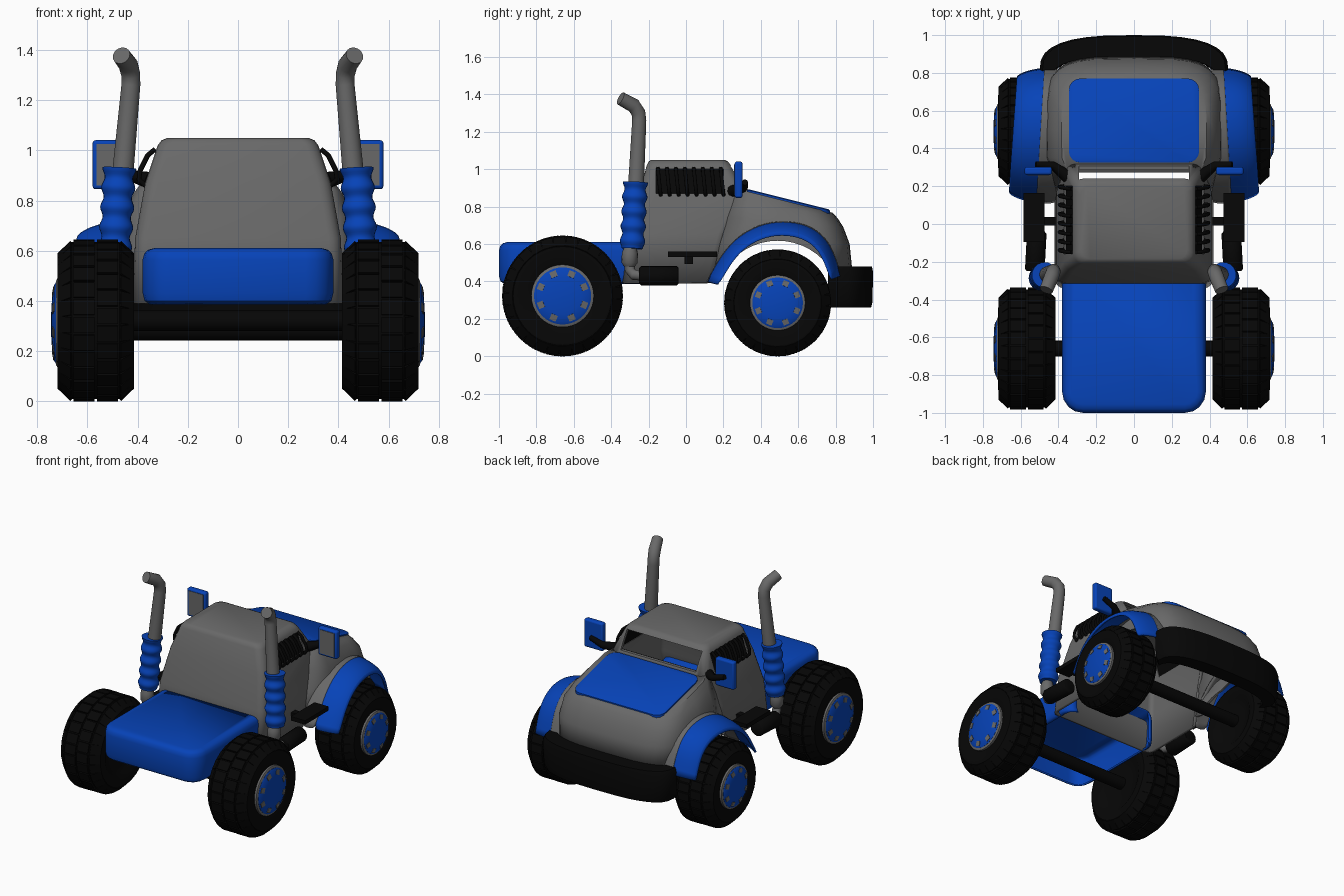
import bpy, bmesh
from math import sin, cos, pi, radians, tau
from mathutils import Vector, Matrix

start = bpy.data.objects.get("Cube")
if start:
    bpy.data.objects.remove(start, do_unlink=True)


def material(name, r, g, b):
    m = bpy.data.materials.new(name)
    m.use_nodes = True
    m.diffuse_color = (r, g, b, 1)
    m.node_tree.nodes["Principled BSDF"].inputs["Base Color"].default_value = (r, g, b, 1)
    return m


BLUE = material("blue paint", 0.002, 0.056, 0.48)
GREY = material("grey metal", 0.14, 0.14, 0.14)
BLACK = material("black rubber", 0.002, 0.002, 0.002)


# --- helpers ---
def finish(name, bm, mat, mirror=False, shell=0, bevel=0, cutters=(), subsurf=0, angle=40):
    me = bpy.data.meshes.new(name)
    bm.to_mesh(me)
    bm.free()
    ob = bpy.data.objects.new(name, me)
    bpy.context.collection.objects.link(ob)
    if mat:
        me.materials.append(mat)
        bpy.ops.object.select_all(action='DESELECT')
        ob.select_set(True)
        bpy.context.view_layer.objects.active = ob
        bpy.ops.object.shade_smooth_by_angle(angle=radians(angle))
    else:
        ob.hide_render = True
        ob.display_type = 'WIRE'
    if subsurf:
        mod = ob.modifiers.new("smooth", 'SUBSURF')
        mod.levels = mod.render_levels = subsurf
    if shell:
        mod = ob.modifiers.new("thickness", 'SOLIDIFY')
        mod.thickness, mod.offset = shell, -1
    if bevel:
        mod = ob.modifiers.new("rounding", 'BEVEL')
        mod.width, mod.segments = bevel, 3
    for c in cutters:
        mod = ob.modifiers.new("cut", 'BOOLEAN')
        mod.object, mod.operation, mod.solver = c, 'DIFFERENCE', 'EXACT'
    if mirror:
        ob.modifiers.new("mirror", 'MIRROR')
    return ob


def loft_mesh(rings, caps=(True, True), closed=True):
    bm = bmesh.new()
    rows = [[bm.verts.new(p) for p in ring] for ring in rings]
    n = len(rows[0])
    for a, b in zip(rows, rows[1:]):
        for i in range(n if closed else n - 1):
            j = (i + 1) % n
            bm.faces.new((a[i], a[j], b[j], b[i]))
    for use, row in zip(caps, (rows[0], rows[-1])):
        if use:
            bm.faces.new(row)
    bmesh.ops.recalc_face_normals(bm, faces=bm.faces)
    return bm


def drop_faces(bm, rule):
    bm.normal_update()
    bmesh.ops.delete(bm, geom=[f for f in bm.faces if rule(f)], context='FACES')
    return bm


def box(name, center, size, mat, **opts):
    bm = bmesh.new()
    bmesh.ops.create_cube(bm, size=1, matrix=Matrix.Translation(center) @ Matrix.Diagonal((*size, 1)))
    return finish(name, bm, mat, **opts)


def wheel_rings(profile, cy, cz, n=40):
    return [[(x, cy + r * cos(tau * i / n), cz + r * sin(tau * i / n)) for i in range(n)]
            for x, r in profile]


def tube(name, path, radii, mat, n=16):
    pts = [Vector(p) for p in path]
    rings, prev = [], None
    for i, p in enumerate(pts):
        d = (pts[min(i + 1, len(pts) - 1)] - pts[max(i - 1, 0)]).normalized()
        if prev is None:
            u = d.orthogonal().normalized()
        else:
            u = prev.rotation_difference(d) @ u
        v, prev = d.cross(u), d
        rings.append([p + radii[i] * (u * cos(tau * k / n) + v * sin(tau * k / n)) for k in range(n)])
    return finish(name, loft_mesh(rings), mat, mirror=True, angle=50)


def round_rect(hx, y0, y1, r, n=5):
    out = []
    corners = ((hx - r, y1 - r), (r - hx, y1 - r), (r - hx, y0 + r), (hx - r, y0 + r))
    for q, (cx, cy) in enumerate(corners):
        for i in range(n):
            a = pi / 2 * (q + i / (n - 1))
            out.append((cx + r * cos(a), cy + r * sin(a)))
    return out


def bow(hx, y0, y1, power=0.5, n=16):
    return [(hx * (1 if cos(pi * i / n) > 0 else -1) * abs(cos(pi * i / n)) ** power,
             y0 + (y1 - y0) * max(sin(pi * i / n), 0) ** power) for i in range(n + 1)]


# --- cutters for wheel arches and windows ---
arch = finish("arch_cutter", loft_mesh(wheel_rings([(-1, 0.34), (1, 0.34)], 0.49, 0.277, 48)), None)
side_cut = box("side_window_cutter", (0, 0.02, 0.935), (1.2, 0.36, 0.13), None)
front_cut = box("windshield_cutter", (0, 0.3, 0.96), (0.58, 0.3, 0.12), None)

# --- cab: open-bottomed tapered shell ---
cab = [(0.39, 0.42, -0.34, 0.16), (0.65, 0.41, -0.31, 0.22), (0.87, 0.37, -0.25, 0.325),
       (1.02, 0.32, -0.21, 0.24), (1.04, 0.305, -0.2, 0.225), (1.05, 0.28, -0.185, 0.205)]
bm = loft_mesh([[(x, y, z) for x, y in round_rect(hx, y0, y1, 0.05)] for z, hx, y0, y1 in cab],
               (False, True))
drop_faces(bm, lambda f: f.normal.y > 0.6 and f.calc_center_median().z < 0.86)
finish("cab", bm, GREY, shell=0.02, cutters=(arch, side_cut, front_cut))

# --- hood: bowed nose, sloping top ---
hood = [(0.45, 0.47, 0.89, 0, 0.41, 0.15), (0.6, 0.475, 0.875, 0, 0.405, 0.18),
        (0.7, 0.46, 0.84, 0.08, 0.39, 0.22), (0.75, 0.42, 0.81, 0.2, 0.37, 0.25),
        (0.775, 0.385, 0.785, 0.25, 0.35, 0.272)]
rings = []
for z, hx, y1, slope, xb, y0 in hood:
    outline = bow(hx, 0.5, y1) + [(-hx * 0.99, 0.35), (-xb, y0), (xb, y0), (hx * 0.99, 0.35)]
    rings.append([(x, y, z + slope * (0.75 - y)) for x, y in outline])
bm = drop_faces(loft_mesh(rings, (False, True)), lambda f: f.normal.y < -0.75)
finish("hood", bm, GREY, shell=0.015, cutters=(arch,))
finish("hood_panel", loft_mesh([[(x, y, 0.775 + h + 0.25 * (0.75 - y))
                                 for x, y in round_rect(0.345 - inset, 0.325 + inset, 0.77 - inset, 0.06)]
                                for h, inset in ((-0.01, 0), (0.008, 0), (0.013, 0.008))]), BLUE)

# --- cargo bed: hollow, open underneath ---
bed = [(0.385, 0.03), (0.4, 0.008), (0.43, 0), (0.565, 0), (0.59, 0.007), (0.603, 0.02), (0.61, 0.045)]
bm = loft_mesh([[(x, y, z) for x, y in round_rect(0.38 - d, -1 + d, -0.2, 0.11 - d)] for z, d in bed],
               (False, True))
finish("cargo_bed", drop_faces(bm, lambda f: f.normal.y > 0.9), BLUE, shell=0.012)

# --- front bumper ---
plan = bow(0.5, 0.81, 1.0, 0.72) + bow(0.45, 0.76, 0.89, 0.72)[::-1]
finish("bumper", loft_mesh([[(x * s, 0.8 + (y - 0.8) * s, z) for x, y in plan]
                            for z, s in ((0.26, 0.95), (0.29, 0.985), (0.45, 1), (0.48, 0.97))]), BLACK)

# --- front fenders with a grey inner lip ---
path = [(0.11, 0.4), (0.19, 0.55), (0.29, 0.655), (0.42, 0.715), (0.55, 0.725),
        (0.68, 0.695), (0.78, 0.6), (0.83, 0.43)]
lip = [(0.4, 1.0), (0.46, 1.005), (0.515, 1.0)]
flare = [(0.505, 0.995), (0.55, 0.98), (0.61, 0.945), (0.665, 0.87), (0.66, 0.82)]
for name, section, mat in (("arch_lip", lip, GREY), ("front_fender", flare, BLUE)):
    bm = loft_mesh([[(x - 0.06 * max(y - 0.15, 0) * (x > 0.5), 0.49 + (y - 0.49) * s, 0.3 + (z - 0.3) * s)
                     for x, s in section] for y, z in path], (False, False), closed=False)
    finish(name, bm, mat, mirror=True, shell=0.015, subsurf=2)

# --- wheels ---
for place, cy, R in (("rear", -0.66, 0.322), ("front", 0.49, 0.285)):
    mid, cz = 0.567, R
    tyre = [(-0.12, 0.1), (-0.13, 0.55 * R), (-0.15, 0.65 * R), (-0.15, 0.82 * R), (-0.095, 0.97 * R),
            (0.095, 0.97 * R), (0.15, 0.82 * R), (0.152, 0.65 * R), (0.14, 0.53 * R), (0.12, 0.1)]
    finish(place + "_tyre", loft_mesh(wheel_rings([(mid + x, r) for x, r in tyre], cy, cz)),
           BLACK, mirror=True)
    # staggered tread blocks
    bm = bmesh.new()
    hub = Matrix.Translation((mid, cy, cz))
    count = 28
    for i in range(count):
        for side in (-1, 1):
            turn = Matrix.Rotation(tau * (i + side / 4) / count, 4, 'X')
            for dx, r, tilt, width in ((0.047, R - 0.015, 0, 0.083), (0.116, 0.9 * R - 0.009, 44, 0.07)):
                m = (hub @ turn @ Matrix.Translation((side * dx, 0, r))
                     @ Matrix.Rotation(radians(side * tilt), 4, 'Y')
                     @ Matrix.Diagonal((width, R * 0.195, 0.03, 1)))
                bmesh.ops.create_cube(bm, size=1, matrix=m)
    finish(place + "_tread", bm, BLACK, mirror=True, angle=20)
    # hub with rim ring and eight vents
    h = 0.51 * R
    finish(place + "_rim", loft_mesh(wheel_rings([(0.66, h * 1.02), (0.72, h * 1.02), (0.725, h * 0.97)], cy, cz)),
           GREY, mirror=True)
    cap = [(0.7, h * 0.93), (0.726, h * 0.93), (0.733, h * 0.85), (0.74, h * 0.6), (0.744, h * 0.3), (0.745, 0.005)]
    finish(place + "_hubcap", loft_mesh(wheel_rings(cap, cy, cz)), BLUE, mirror=True)
    bm = bmesh.new()
    for i in range(8):
        m = (Matrix.Translation((0.734, cy, cz)) @ Matrix.Rotation(tau * (i + 0.5) / 8, 4, 'X')
             @ Matrix.Translation((0, 0, h * 0.76)) @ Matrix.Rotation(radians(-10), 4, 'Y')
             @ Matrix.Diagonal((0.009, h * 0.22, h * 0.2, 1)))
        bmesh.ops.create_cube(bm, size=1, matrix=m)
    finish(place + "_hub_vents", bm, GREY, mirror=True)
    finish(place + "_axle", loft_mesh(wheel_rings([(-0.5, 0.042), (0.5, 0.042)], cy, cz, 20)), BLACK)

# --- exhaust stacks ---
low, high, steps = Vector((0.492, -0.288, 0.575)), Vector((0.473, -0.27, 0.93)), 40
tube("exhaust_bellows", [low.lerp(high, i / steps) for i in range(steps + 1)],
     [0.056 + 0.012 * sin(pi * 4.5 * i / steps) ** 2 for i in range(steps + 1)], BLUE, 24)
tube("exhaust_stack", [(0.46, -0.268, 0.9), (0.427, -0.25, 1.26), (0.427, -0.254, 1.3),
                       (0.437, -0.28, 1.34), (0.465, -0.35, 1.378)], [0.043, 0.038, 0.038, 0.039, 0.036], GREY, 20)
tube("exhaust_joint", [(0.49, -0.295, 0.59), (0.49, -0.3, 0.55), (0.49, -0.302, 0.5), (0.49, -0.302, 0.48)],
     [0.03, 0.043, 0.043, 0.03], GREY)
tube("exhaust_elbow", [(0.49, -0.302, 0.52), (0.49, -0.3, 0.46), (0.5, -0.28, 0.435), (0.52, -0.22, 0.43)],
     [0.028] * 4, GREY)
tube("muffler", [(0.525, -0.25, 0.43), (0.525, -0.24, 0.43), (0.515, -0.05, 0.43), (0.515, -0.04, 0.43)],
     [0.042, 0.052, 0.052, 0.042], BLACK)

# --- side steps ---
box("side_step", (0.53, 0.035, 0.545), (0.11, 0.26, 0.028), BLACK, mirror=True)
box("step_bracket", (0.46, 0.015, 0.515), (0.11, 0.045, 0.045), BLACK, mirror=True)

# --- side window screens and slats ---
bm = loft_mesh([[(x - d, y, z) for d, y in ((0.01, -0.17), (0.01, 0.21), (0.016, 0.21), (0.016, -0.17))]
                for x, z in ((0.373, 0.86), (0.324, 1.008))])
finish("window_screen", bm, BLACK, mirror=True)
for i in range(8):
    y = -0.15 + i * 0.048
    tube("window_slat_" + str(i + 1), [(0.33, y, 1.005), (0.36, y + 0.002, 0.98), (0.39, y + 0.008, 0.92),
                                       (0.395, y + 0.012, 0.885), (0.37, y + 0.015, 0.86)], [0.01] * 5, BLACK, 8)

# --- mirrors ---
box("mirror_housing", (0.507, 0.281, 0.943), (0.145, 0.042, 0.195), BLUE, mirror=True, bevel=0.012)
box("mirror_glass", (0.507, 0.26, 0.943), (0.114, 0.006, 0.165), GREY, mirror=True)
tube("mirror_arm", [(0.35, 0.25, 0.88), (0.43, 0.31, 0.9), (0.52, 0.315, 0.93)],
     [0.035, 0.022, 0.016], BLACK, 10)
